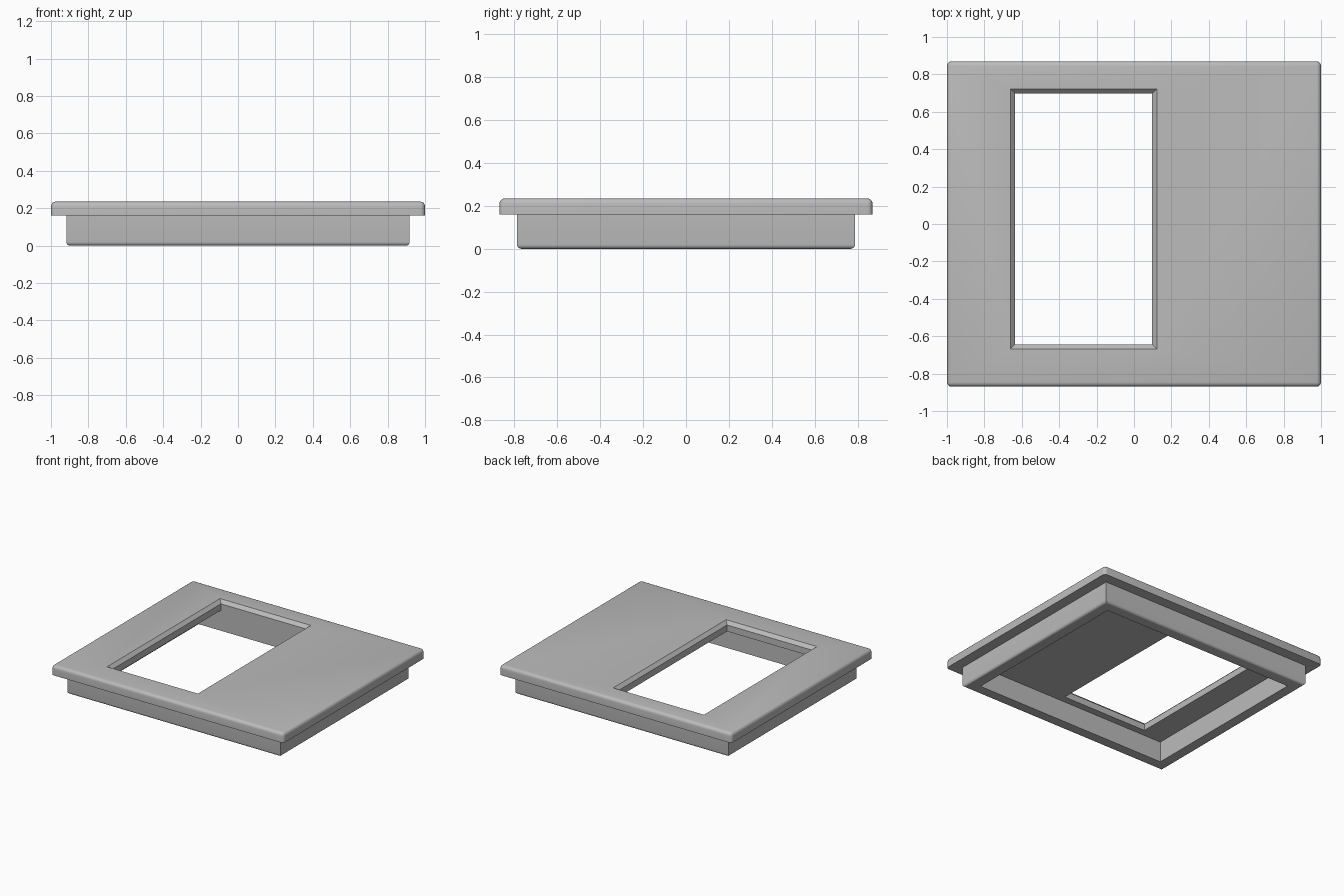
import bpy, bmesh
from math import radians

cube = bpy.data.objects.get("Cube")
if cube:
    bpy.data.objects.remove(cube, do_unlink=True)

grey = bpy.data.materials.new("plain grey")
grey.use_nodes = True
colour = (0.5, 0.5, 0.5, 1)
grey.diffuse_color = colour
grey.node_tree.nodes["Principled BSDF"].inputs["Base Color"].default_value = colour


def block(name, x0, x1, y0, y1, levels, radius=0, rounded=None):
    """Stack of rectangles, one per (height, outward growth), closed at both ends."""
    bm = bmesh.new()
    rings = []
    for z, g in levels:
        corners = ((x0 - g, y0 - g), (x1 + g, y0 - g), (x1 + g, y1 + g), (x0 - g, y1 + g))
        rings.append([bm.verts.new((x, y, z)) for x, y in corners])
    for low, high in zip(rings, rings[1:]):
        for i in range(4):
            j = (i + 1) % 4
            bm.faces.new((low[i], low[j], high[j], high[i]))
    bm.faces.new(rings[0][::-1])
    bm.faces.new(rings[-1])
    if rounded:
        edges = [e for e in bm.edges if rounded(*[v.co.z for v in e.verts])]
        bmesh.ops.bevel(bm, geom=edges, offset=radius, segments=5,
                        profile=0.5, affect='EDGES')
    mesh = bpy.data.meshes.new(name)
    bm.to_mesh(mesh)
    bm.free()
    mesh.materials.append(grey)
    obj = bpy.data.objects.new(name, mesh)
    bpy.context.collection.objects.link(obj)
    return obj


def cut(obj, cutter):
    """Subtract the cutter, remove it, and smooth only the rounded edges."""
    bpy.ops.object.select_all(action='DESELECT')
    obj.select_set(True)
    bpy.context.view_layer.objects.active = obj
    mod = obj.modifiers.new("opening", 'BOOLEAN')
    mod.operation = 'DIFFERENCE'
    mod.solver = 'EXACT'
    mod.object = cutter
    bpy.ops.object.modifier_apply(modifier=mod.name)
    bpy.data.objects.remove(cutter, do_unlink=True)
    bpy.ops.object.shade_smooth_by_angle(angle=radians(30))


BASE, TOP, CHAMFER = 0.16, 0.235, 0.025

# Top plate, rounded on its top and upright edges
plate = block("top_plate", -1, 1, -0.87, 0.87, [(BASE, 0), (TOP, 0)],
              0.025, lambda a, b: max(a, b) > 0.2)

# Rectangular window with a chamfered upper rim
window = block("window_cutter", -0.635, 0.097, -0.643, 0.697,
               [(0.1, 0), (TOP - CHAMFER, 0), (TOP + CHAMFER, 2 * CHAMFER)])
cut(plate, window)

# Hollow skirt below the plate, rounded on its outer bottom edges
skirt = block("lower_skirt", -0.918, 0.918, -0.788, 0.788, [(0, 0), (BASE, 0)],
              0.02, lambda a, b: max(a, b) < 0.1)
hollow = block("hollow_cutter", -0.828, 0.828, -0.698, 0.698, [(-0.1, 0), (0.3, 0)])
cut(skirt, hollow)
